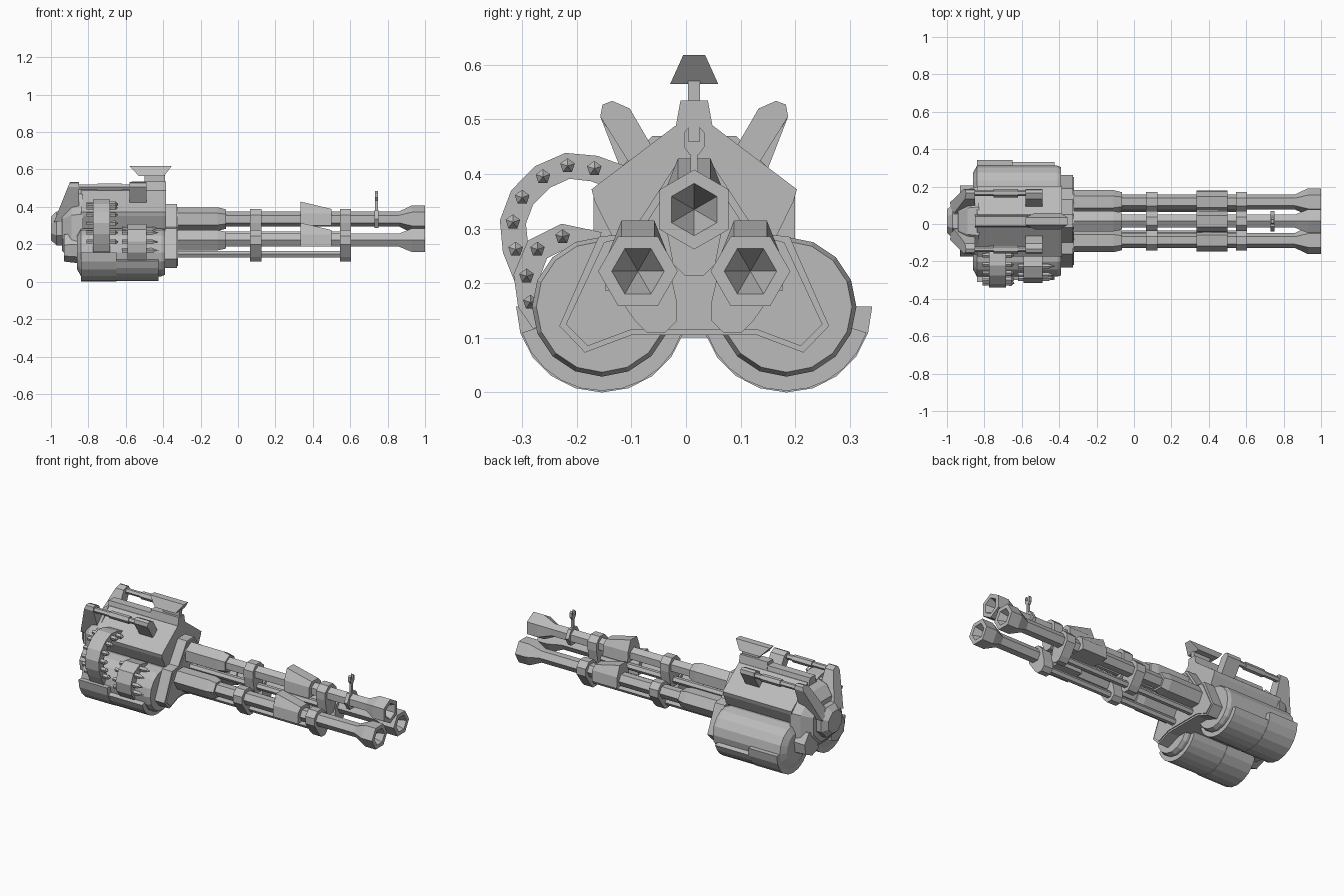
import bpy, bmesh
from math import sin, cos, pi, radians
from mathutils import Vector

if "Cube" in bpy.data.objects:
    bpy.data.objects.remove(bpy.data.objects["Cube"])

GREY = (0.5, 0.5, 0.5, 1)
metal = bpy.data.materials.new("grey_metal")
metal.use_nodes = True
metal.diffuse_color = GREY
metal.node_tree.nodes["Principled BSDF"].inputs["Base Color"].default_value = GREY

CY = 0.015  # symmetry line of the gun in y
SIDES = (("front", -1), ("back", 1))


def finish(name, bm):
    bmesh.ops.recalc_face_normals(bm, faces=bm.faces)
    me = bpy.data.meshes.new(name)
    bm.to_mesh(me)
    bm.free()
    me.materials.append(metal)
    ob = bpy.data.objects.new(name, me)
    bpy.context.collection.objects.link(ob)
    return ob


def lathe(name, profile, y, z, sides=6, turn=0.0):
    """Turned part along x; profile is a list of (x, radius)."""
    bm = bmesh.new()
    rings = []
    for x, r in profile:
        n = sides if r > 0 else 1
        rings.append([bm.verts.new((x, y + r * cos(turn + 2 * pi * i / sides),
                                    z + r * sin(turn + 2 * pi * i / sides))) for i in range(n)])
    for a, b in zip(rings, rings[1:]):
        for i in range(sides):
            quad = [a[i % len(a)], a[(i + 1) % len(a)], b[(i + 1) % len(b)], b[i % len(b)]]
            bm.faces.new(list(dict.fromkeys(quad)))
    for ring in (rings[0], rings[-1]):
        if len(ring) > 2:
            bm.faces.new(ring)
    return finish(name, bm)


def prism(name, outline, x0, x1, side=1, move=None):
    """Extrude a (y offset, z) outline along x; move may adjust each point."""
    bm = bmesh.new()
    ends = []
    for x in (x0, x1):
        pts = [Vector((x, CY + side * d, z)) for d, z in outline]
        ends.append([bm.verts.new(move(p) if move else p) for p in pts])
    a, b = ends
    n = len(a)
    for i in range(n):
        bm.faces.new((a[i], a[(i + 1) % n], b[(i + 1) % n], b[i]))
    bm.faces.new(a)
    bm.faces.new(b)
    return finish(name, bm)


def hull(name, points):
    bm = bmesh.new()
    for p in points:
        bm.verts.new(p)
    res = bmesh.ops.convex_hull(bm, input=bm.verts)
    loose = [v for v in bm.verts if not v.link_faces]
    bmesh.ops.delete(bm, geom=loose, context='VERTS')
    return finish(name, bm)


def ring(x, y, z, r, n=8, turn=pi / 8):
    return [(x, y + r * cos(turn + 2 * pi * i / n), z + r * sin(turn + 2 * pi * i / n)) for i in range(n)]


def mirrored(half):
    return half + [(-d, z) for d, z in reversed(half)]


# Three barrels, each with a support rod, two clamps and a wedge block
BARRELS = (("top", 0, 0.335, 0, 0.252, pi / 6),
           ("front", -0.103, 0.222, -0.07, 0.148, 0),
           ("back", 0.103, 0.222, 0.07, 0.148, 0))
for tag, d, z, rd, rz, turn in BARRELS:
    y, ry = CY + d, CY + rd
    lathe(tag + "_barrel", [(-0.36, .063), (-0.11, .063), (-0.065, .052), (-0.065, .04), (.86, .04),
                            (.93, .073), (1, .073), (1, .048), (.88, 0)], y, z, 6, turn)
    lathe(tag + "_rod", [(-0.36, .02), (.6, .02)], ry, rz)
    for i, x in enumerate((.065, .545)):
        pts = []
        for px in (x, x + .06):
            pts += ring(px, y, z, .058) + ring(px, ry, rz, .042)
        hull(f"{tag}_clamp_{i + 1}", pts)
    prong = [(-.06, z - .035), (.06, z - .035), (.055, z + .03), (.03, z + .093), (-.03, z + .093), (-.055, z + .03)]
    prism(tag + "_wedge_block", [(d + p, q) for p, q in prong], .335, .5,
          move=lambda p, z=z: Vector((p.x, p.y, z + (p.z - z) * (1 - max(0, p.x - .36) * 3)))
          if p.z > z + .05 else p)

# Front sight with a forked head
lathe("sight_collar", [(.73, .055), (.752, .055)], CY, .335)
prism("sight_post", [(-.008, .37), (.008, .37), (.006, .445), (-.006, .445)], .733, .748)
prism("sight_fork", mirrored([(.008, .435), (.019, .45), (.019, .475), (.01, .486), (.01, .46)]), .733, .748)

# Front plate of the housing
prism("front_plate", mirrored([(.035, .415), (.115, .292), (.175, .285), (.247, .122), (.2, .073), (.115, .105)]),
      -.39, -.325)
prism("front_plate_rim", mirrored([(.03, .4), (.1, .292), (.165, .275), (.235, .125), (.195, .085), (.115, .115)]),
      -.325, -.32)

# Roofed housing between the drums
prism("housing_roof", mirrored([(.035, .488), (.188, .372), (.182, .35), (.15, .285), (.12, .26)]), -.84, -.385)
prism("housing_core", mirrored([(.14, .3), (.13, .2), (.1, .105)]), -.84, -.385)
prism("top_ridge", mirrored([(.025, .535), (.035, .48)]), -.57, -.385)
prism("top_ridge_rear", mirrored([(.025, .515), (.035, .47)]), -.85, -.57)

# Carrying hood on a stem
prism("hood_stem", mirrored([(.011, .57), (.011, .53)]), -.5, -.39)
hull("hood", [(x, CY + s * d, z) for z, d, xs in ((.618, .02, (-.58, -.355)), (.565, .044, (-.53, -.395)))
              for x in xs for s in (-1, 1)])

# Rear cap, stepped and tapered
lathe("rear_body", [(-.83, .2), (-.89, .185), (-.94, .13), (-.94, .1), (-.97, .098), (-1, .068)],
      CY, .285, 8, pi / 8)

ARM = [(.172, .505), (.168, .527), (.15, .534), (.118, .52), (.06, .42), (.1, .39)]
for tag, s in SIDES:
    dy = CY + s * .169
    # Ammunition drum with a half shell that steps down toward the muzzle
    lathe(tag + "_drum", [(-.86, .09), (-.84, .128), (-.41, .128), (-.39, .12)], dy, .157, 16)

    def shell(start, r_in, r_out):
        ang = [radians(start + (360 - 2 * start + 180) * i / 10 - 0) for i in range(11)]
        return ([(.169 + r_out * cos(a), .157 + r_out * sin(a)) for a in ang]
                + [(.169 + r_in * cos(a), .157 + r_in * sin(a)) for a in reversed(ang)])
    prism(tag + "_shell_rear", shell(180, .12, .157), -.84, -.65, s)
    prism(tag + "_shell_fore", shell(198, .12, .154), -.65, -.425, s)

    # Knuckle behind each drum
    prism(tag + "_knuckle", [(.07, .26), (.15, .265), (.19, .2), (.18, .13), (.12, .095), (.06, .12)], -.93, -.82, s,
          move=lambda p: Vector((p.x, p.y, .18 + (p.z - .18) * (.85 if p.x < -.9 else 1))))

    # Side rail with a fore block, a sleeve and a raked rear arm
    lathe(tag + "_rail", [(-.88, .016), (-.75, .016), (-.75, .022), (-.62, .022), (-.62, .016), (-.5, .016)],
          CY + s * .15, .505)
    prism(tag + "_rail_block", ARM, -.58, -.49, s)
    prism(tag + "_rear_arm", ARM[:4] + [(.03, .35), (.1, .32)], -.9, -.85, s,
          move=lambda p: Vector((p.x - (.4 * (.53 - p.z) if p.x < -.88 else 0), p.y, p.z)))


def belt(name, path, x0, x1, tip0, tip1, rounds):
    """Curved feed band with cartridges lying across it."""
    pts = [Vector(p) for p in path]
    outer, inner = [], []
    for i, p in enumerate(pts):
        t = (pts[min(i + 1, len(pts) - 1)] - pts[max(i - 1, 0)]).normalized()
        n = Vector((t.y, -t.x)) * .024
        outer.append((p + n - Vector((CY, 0)))[:])
        inner.append((p - n - Vector((CY, 0)))[:])
    prism(name, outer + inner[::-1], x0, x1)
    for i, p in enumerate(pts[rounds:-1]):
        lathe(f"{name}_cartridge_{i + 1}", [(tip0, .012), (x1 + .03, .014), (tip1, 0)], p.x, p.y, 5, pi / 2)


# Two feed belts on the front side
belt("rear_belt", [(-.1, .385), (-.168, .41), (-.217, .415), (-.262, .395), (-.3, .357), (-.317, .312),
                   (-.312, .262), (-.292, .213), (-.27, .17)], -.775, -.685, -.81, -.64, 1)
belt("fore_belt", [(-.16, .27), (-.226, .285), (-.272, .262), (-.292, .213), (-.285, .165), (-.26, .13)],
     -.59, -.49, -.62, -.425, 1)
